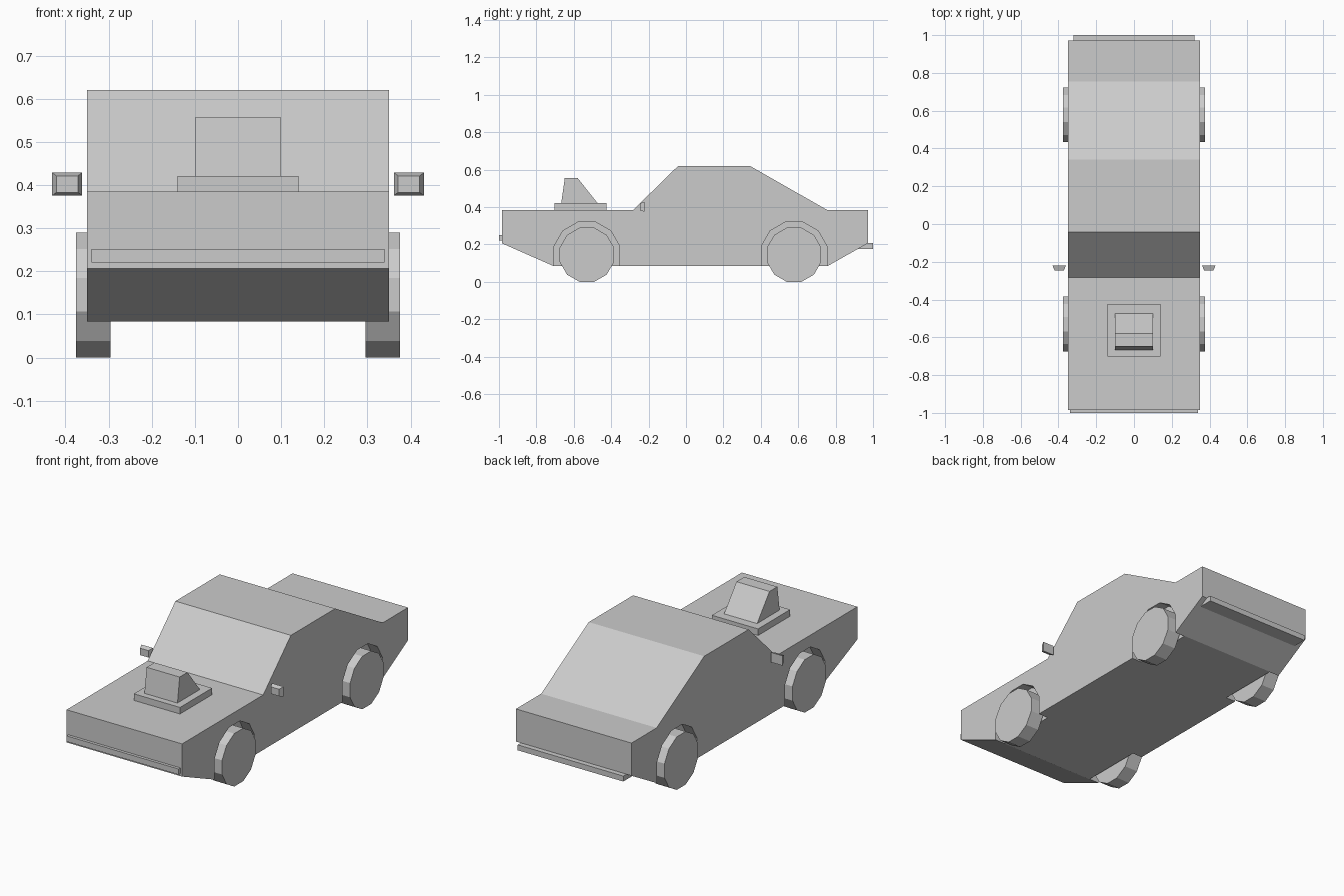
import bpy, bmesh
from math import pi, cos, sin

if "Cube" in bpy.data.objects:
    bpy.data.objects.remove(bpy.data.objects["Cube"])


def finish(bm, name):
    bmesh.ops.recalc_face_normals(bm, faces=bm.faces)
    mesh = bpy.data.meshes.new(name)
    bm.to_mesh(mesh)
    bm.free()
    obj = bpy.data.objects.new(name, mesh)
    bpy.context.collection.objects.link(obj)
    return obj


def prism(name, profile, x0, x1):
    """Extrude a (y, z) side profile from x0 to x1."""
    bm = bmesh.new()
    face = bm.faces.new([bm.verts.new((x0, y, z)) for y, z in profile])
    ext = bmesh.ops.extrude_face_region(bm, geom=[face])
    verts = [v for v in ext["geom"] if isinstance(v, bmesh.types.BMVert)]
    bmesh.ops.translate(bm, verts=verts, vec=(x1 - x0, 0, 0))
    return finish(bm, name)


def box(name, half_x, y0, y1, z0, z1):
    return prism(name, [(y0, z0), (y1, z0), (y1, z1), (y0, z1)], -half_x, half_x)


def ring(y, z, apothem, steps):
    """Points of a 12-gon with flats at top, bottom and sides."""
    r = apothem / cos(pi / 12)
    return [(y + r * cos(pi / 12 + k * pi / 6), z + r * sin(pi / 12 + k * pi / 6))
            for k in steps]


WHEEL_R = 0.145
AXLES = {"front": -0.53, "rear": 0.578}
SIDES = {"right": 1, "left": -1}

# Body shell with cabin
body = prism("car_body", [
    (-0.984, 0.385), (-0.282, 0.385), (-0.042, 0.62), (0.342, 0.62),
    (0.754, 0.385), (0.972, 0.385), (0.972, 0.206), (0.756, 0.084),
    (-0.707, 0.084), (-0.984, 0.206)], -0.35, 0.35)

# Wheels and the wells cut for them
for end, y in AXLES.items():
    for side, s in SIDES.items():
        prism(f"{end}_{side}_wheel", ring(y, WHEEL_R, WHEEL_R, range(12)),
              s * 0.296, s * 0.376)
        arch = ring(y, WHEEL_R, 0.175, range(6))
        arch = [(y + 0.175, -0.05)] + arch + [(y - 0.175, -0.05)]
        cutter = prism(f"{end}_{side}_well_cutter", arch, s * 0.29, s * 0.5)
        cutter.hide_render = True
        cutter.hide_viewport = True
        cut = body.modifiers.new("wheel_well", 'BOOLEAN')
        cut.operation = 'DIFFERENCE'
        cut.solver = 'EXACT'
        cut.object = cutter

# Bumpers
box("front_bumper", 0.34, -1.0, -0.97, 0.22, 0.251)
box("rear_bumper", 0.32, 0.90, 1.0, 0.177, 0.207)

# Hood scoop on its base plate
box("scoop_base", 0.14, -0.702, -0.424, 0.375, 0.421)
prism("hood_scoop", [(-0.668, 0.415), (-0.468, 0.415), (-0.58, 0.556),
                     (-0.648, 0.556)], -0.1, 0.1)

# Side mirrors: shallow housings tapering towards the front
for side, s in SIDES.items():
    bm = bmesh.new()
    loops = []
    for y, hx, hz in ((-0.221, 0.035, 0.027), (-0.245, 0.025, 0.019)):
        loops.append([bm.verts.new((s * 0.396 + a * hx, y, 0.402 + b * hz))
                      for a, b in ((-1, -1), (1, -1), (1, 1), (-1, 1))])
    for loop in loops:
        bm.faces.new(loop)
    for i in range(4):
        j = (i + 1) % 4
        bm.faces.new((loops[0][i], loops[0][j], loops[1][j], loops[1][i]))
    finish(bm, f"{side}_mirror")
